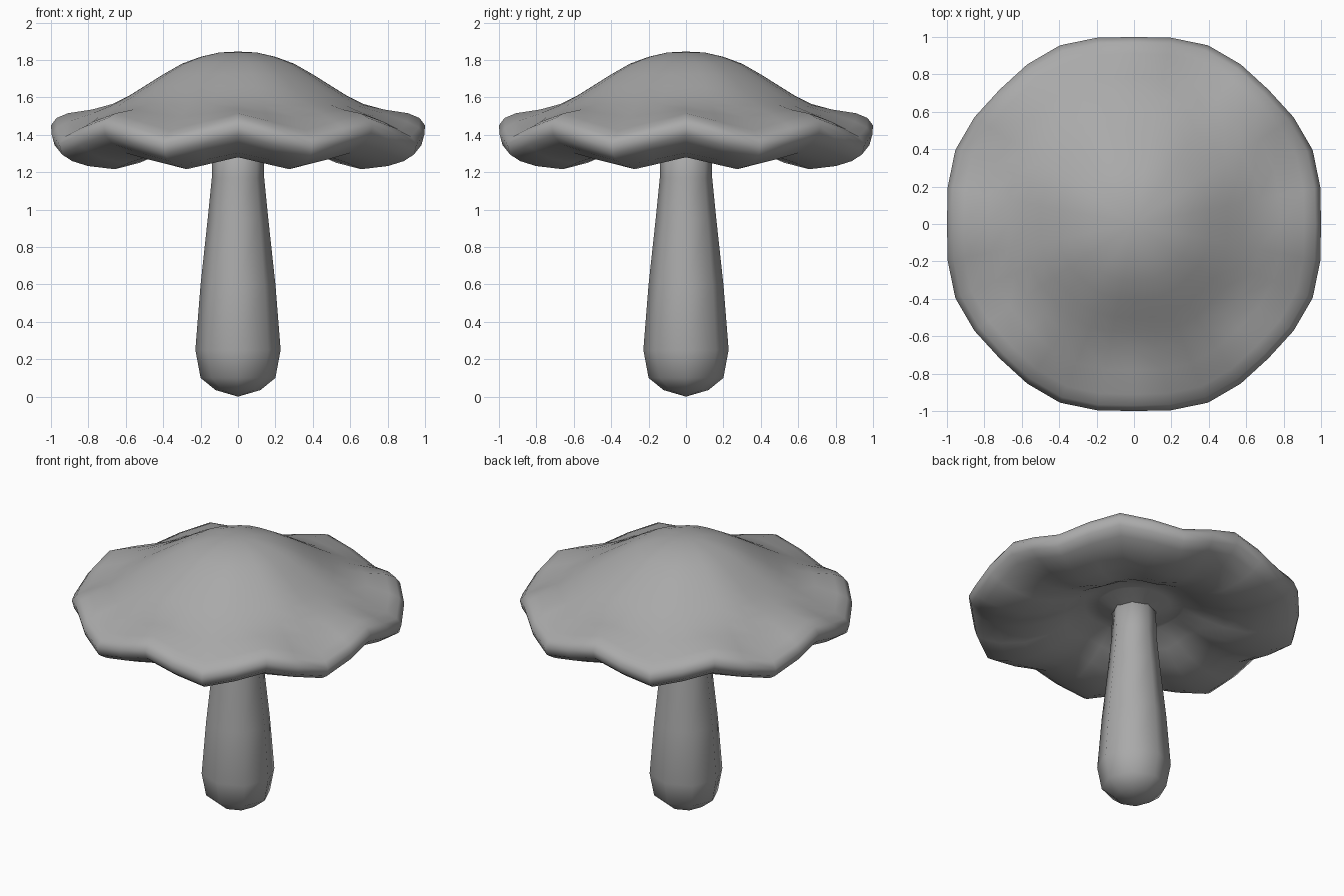
import bpy
import bmesh
from math import sin, cos, pi

old_cube = bpy.data.objects.get("Cube")
if old_cube:
    bpy.data.objects.remove(old_cube, do_unlink=True)


def make_material(name, colour):
    material = bpy.data.materials.new(name)
    material.use_nodes = True
    material.diffuse_color = colour
    shader = next(n for n in material.node_tree.nodes if n.type == "BSDF_PRINCIPLED")
    shader.inputs["Base Color"].default_value = colour
    return material


def round_outline(angle):
    return 1.0


def lobed_outline(angle):
    """Radius factor: the drooping ripples reach out a little further."""
    return 1 + 0.008 * (1 - cos(4 * angle)) + 0.013 * (1 - cos(8 * angle))


def lathe(name, profile, segments, outline, material):
    """Turn (radius, height, ripple) points into a closed body with pole points."""
    bm = bmesh.new()
    rings = []
    for radius, height, ripple in profile:
        if radius == 0:
            rings.append([bm.verts.new((0, 0, height))] * segments)
            continue
        ring = []
        for i in range(segments):
            angle = 2 * pi * i / segments
            r = radius * outline(angle)
            z = height + ripple * cos(8 * angle)
            ring.append(bm.verts.new((r * cos(angle), r * sin(angle), z)))
        rings.append(ring)

    for lower, upper in zip(rings, rings[1:]):
        for i in range(segments):
            j = (i + 1) % segments
            corners = [lower[i], lower[j], upper[j], upper[i]]
            bm.faces.new(list(dict.fromkeys(corners)))

    bmesh.ops.recalc_face_normals(bm, faces=bm.faces[:])
    for face in bm.faces:
        face.smooth = True
    mesh = bpy.data.meshes.new(name)
    bm.to_mesh(mesh)
    bm.free()
    mesh.materials.append(material)
    body = bpy.data.objects.new(name, mesh)
    bpy.context.collection.objects.link(body)
    return body


grey = make_material("plain grey", (0.4, 0.4, 0.4, 1.0))

# Stem: round foot, widest near the ground, tapering upwards into the cap
stem_outline = [
    (0, 0), (0.12, 0.035), (0.2, 0.1), (0.228, 0.25), (0.2, 0.6),
    (0.162, 0.95), (0.14, 1.17), (0.135, 1.4), (0, 1.42),
]
lathe("stem", [(r, z, 0) for r, z in stem_outline], 8, round_outline, grey)

# Cap: dome, flared rippled rim, rolled lip and hollow underside
dome = [(0, 1.845, 0), (0.1, 1.84, 0), (0.2, 1.817, 0), (0.3, 1.78, 0),
        (0.4, 1.723, 0), (0.5, 1.66, 0), (0.58, 1.61, 0), (0.67, 1.56, 0.005)]
rim = [(0.78, 1.515, 0.02), (0.91, 1.47, 0.045), (0.97, 1.44, 0.05),
       (1, 1.4, 0.05), (0.985, 1.345, 0.05), (0.93, 1.305, 0.045),
       (0.84, 1.268, 0.035), (0.69, 1.248, 0.032)]
underside = [(0.55, 1.275, 0.025), (0.42, 1.325, 0.015), (0.3, 1.395, 0),
             (0.22, 1.395, 0), (0.13, 1.345, 0), (0, 1.345, 0)]
lathe("cap", dome + rim + underside, 32, lobed_outline, grey)
